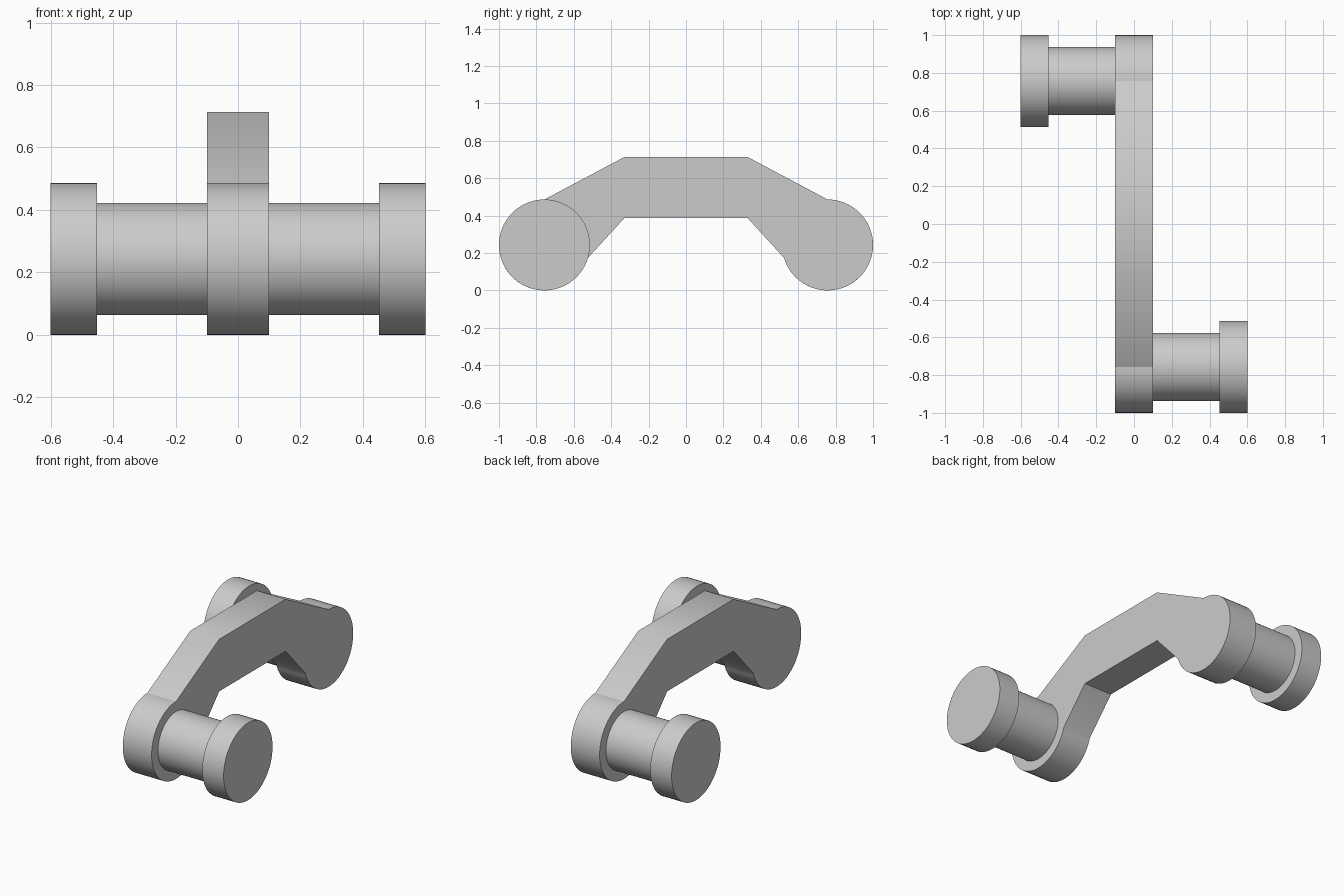
import bpy
import bmesh
from math import pi, radians, cos, sin
from mathutils import Matrix, Vector

cube = bpy.data.objects.get("Cube")
if cube:
    bpy.data.objects.remove(cube)

RADIUS = 0.243      # rounded arm ends and end caps
END_Y = 0.757       # distance of each end axis from the centre
HALF = 0.1          # half the arm thickness
SEGMENTS = 64

grey = bpy.data.materials.new("plain grey")
grey.use_nodes = True
colour = (0.6, 0.6, 0.6, 1)
grey.diffuse_color = colour
grey.node_tree.nodes["Principled BSDF"].inputs["Base Color"].default_value = colour


def finish(name, bm, creases=()):
    """Make an object with smooth faces and sharp rims; creases are extra sharp (y, z) lines."""
    bmesh.ops.recalc_face_normals(bm, faces=bm.faces)
    for face in bm.faces:
        face.smooth = True
    for edge in bm.edges:
        along_x = abs(edge.verts[0].co.x - edge.verts[1].co.x) > 0.01
        on_crease = along_x and any(
            (edge.verts[0].co.yz - Vector(c)).length < 0.001 for c in creases)
        edge.smooth = edge.calc_face_angle(0) < radians(30) and not on_crease
    mesh = bpy.data.meshes.new(name)
    bm.to_mesh(mesh)
    bm.free()
    mesh.materials.append(grey)
    obj = bpy.data.objects.new(name, mesh)
    bpy.context.collection.objects.link(obj)
    return obj


def cylinder(name, radius, x0, x1, y):
    bm = bmesh.new()
    place = Matrix.Translation(((x0 + x1) / 2, y, RADIUS)) @ Matrix.Rotation(pi / 2, 4, "Y")
    bmesh.ops.create_cone(bm, cap_ends=True, segments=SEGMENTS, radius1=radius,
                          radius2=radius, depth=abs(x1 - x0), matrix=place)
    return finish(name, bm)


# Bent arm: half profile from the top bend round the end to the lower bend, then mirrored
half = [(0.33, 0.713)]
for i in range(45):
    a = radians(90 - i * 253.5 / 44)
    half.append((END_Y + RADIUS * cos(a), RADIUS + RADIUS * sin(a)))
half.append((0.33, 0.386))
profile = half + [(-y, z) for y, z in reversed(half)]

bm = bmesh.new()
side = bm.faces.new([bm.verts.new((-HALF, y, z)) for y, z in profile])
new = bmesh.ops.extrude_face_region(bm, geom=[side], use_keep_orig=True)["geom"]
bmesh.ops.translate(bm, vec=(2 * HALF, 0, 0),
                    verts=[v for v in new if isinstance(v, bmesh.types.BMVert)])
top_join = (END_Y, 2 * RADIUS)
finish("bent_arm", bm, [top_join, (-END_Y, 2 * RADIUS)])

# Pegs with wide caps, on opposite sides at opposite ends
for name, s in (("front", 1), ("back", -1)):
    cylinder(name + "_peg", 0.18, s * HALF, s * 0.452, -s * END_Y)
    cylinder(name + "_cap", RADIUS, s * 0.452, s * 0.6, -s * END_Y)
